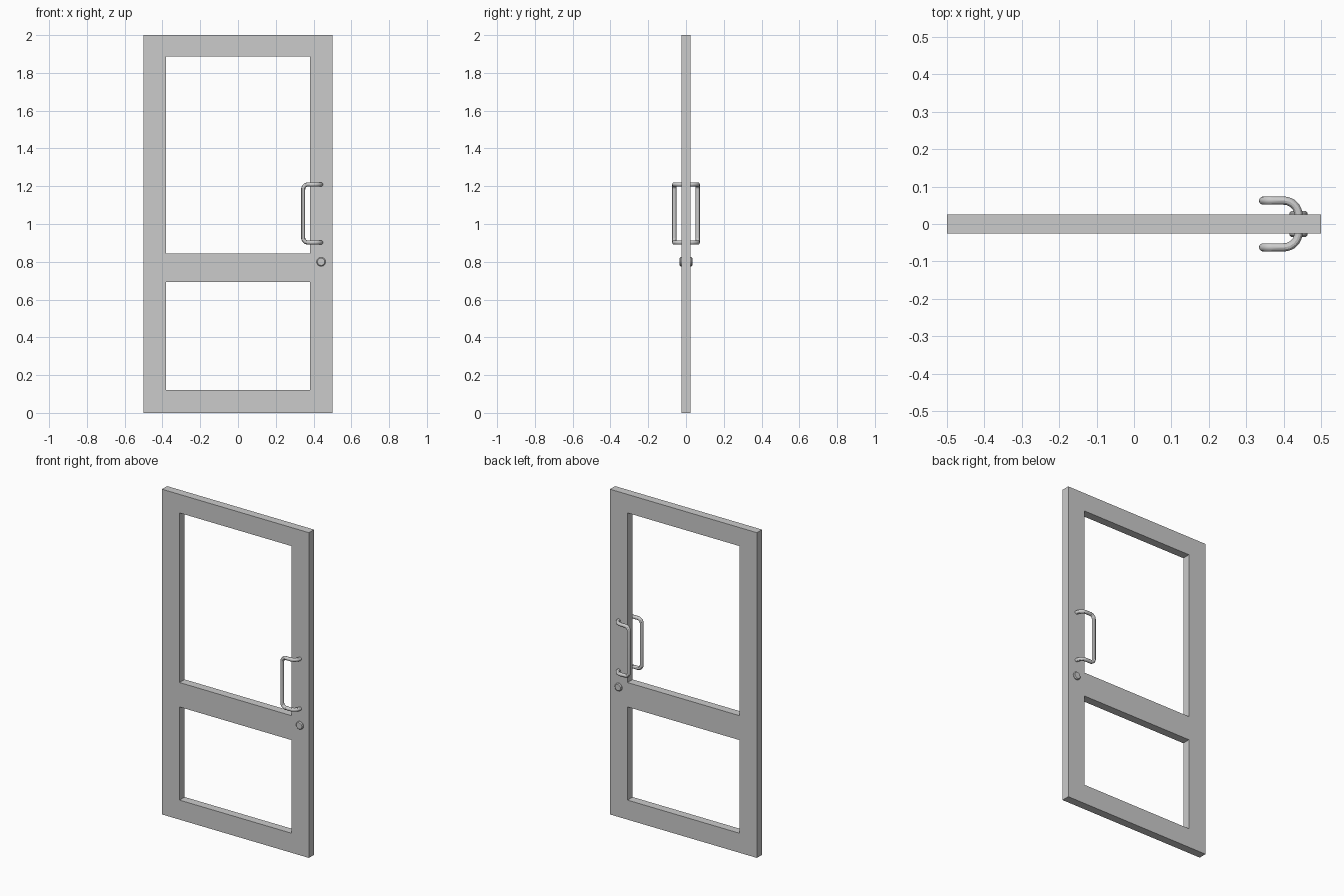
import bpy, bmesh, math
from mathutils import Vector, Matrix

if "Cube" in bpy.data.objects:
    bpy.data.objects.remove(bpy.data.objects["Cube"])

THICK = 0.05


def finish(name, bm):
    bmesh.ops.recalc_face_normals(bm, faces=bm.faces[:])
    me = bpy.data.meshes.new(name)
    bm.to_mesh(me)
    bm.free()
    ob = bpy.data.objects.new(name, me)
    bpy.context.collection.objects.link(ob)
    return ob


def smooth(ob):
    bpy.ops.object.select_all(action='DESELECT')
    ob.select_set(True)
    bpy.context.view_layer.objects.active = ob
    bpy.ops.object.shade_smooth_by_angle(angle=math.radians(30))


def rounded_path(points, radii, steps=8):
    # Replace each inner corner with a circular fillet (right-angle corners)
    pts = [Vector(p) for p in points]
    out = [pts[0]]
    for p, c, n, r in zip(pts, pts[1:], pts[2:], radii):
        u, v = (p - c).normalized(), (n - c).normalized()
        for i in range(steps + 1):
            a = math.pi / 2 * i / steps
            out.append(c + u * r * (1 - math.sin(a)) + v * r * (1 - math.cos(a)))
    return out + [pts[-1]]


def tube(name, path, radius):
    cu = bpy.data.curves.new(name, 'CURVE')
    cu.dimensions = '3D'
    cu.bevel_depth = radius
    cu.bevel_resolution = 4
    cu.use_fill_caps = True
    sp = cu.splines.new('POLY')
    sp.points.add(len(path) - 1)
    for pt, co in zip(sp.points, path):
        pt.co = (*co, 1)
    ob = bpy.data.objects.new(name, cu)
    bpy.context.collection.objects.link(ob)
    bpy.ops.object.select_all(action='DESELECT')
    ob.select_set(True)
    bpy.context.view_layer.objects.active = ob
    bpy.ops.object.convert(target='MESH')
    smooth(bpy.context.object)


# Door frame: one sheet with two open panels, extruded to thickness
xs = [-0.5, -0.38, 0.38, 0.5]
zs = [0, 0.12, 0.693, 0.843, 1.886, 2.0]
bm = bmesh.new()
grid = [[bm.verts.new((x, -THICK / 2, z)) for z in zs] for x in xs]
for i in range(3):
    for j in range(5):
        if i == 1 and j in (1, 3):
            continue
        bm.faces.new((grid[i][j], grid[i + 1][j], grid[i + 1][j + 1], grid[i][j + 1]))
ext = bmesh.ops.extrude_face_region(bm, geom=bm.faces[:], use_keep_orig=True)
bmesh.ops.translate(bm, vec=(0, THICK, 0),
                    verts=[g for g in ext['geom'] if isinstance(g, bmesh.types.BMVert)])
finish("door_frame", bm)

# Offset pull handles, one per face
for name, s in (("front_handle", -1), ("back_handle", 1)):
    top, bot, y = 1.209, 0.902, 0.0625 * s
    corners = [(0.44, 0.015 * s, top), (0.44, y, top), (0.345, y, top),
               (0.345, y, bot), (0.44, y, bot), (0.44, 0.015 * s, bot)]
    tube(name, rounded_path(corners, [0.04, 0.025, 0.025, 0.04]), 0.011)

# Lock cylinder passing through the stile, with bevelled rims
bm = bmesh.new()
bmesh.ops.create_cone(bm, cap_ends=True, segments=32, radius1=0.024, radius2=0.024,
                      depth=0.07, matrix=Matrix.Translation((0.44, 0, 0.8))
                      @ Matrix.Rotation(math.pi / 2, 4, 'X'))
rims = [e for e in bm.edges if abs(e.verts[0].co.y - e.verts[1].co.y) < 1e-5]
bmesh.ops.bevel(bm, geom=rims, offset=0.005, segments=1, affect='EDGES')
smooth(finish("lock_cylinder", bm))
